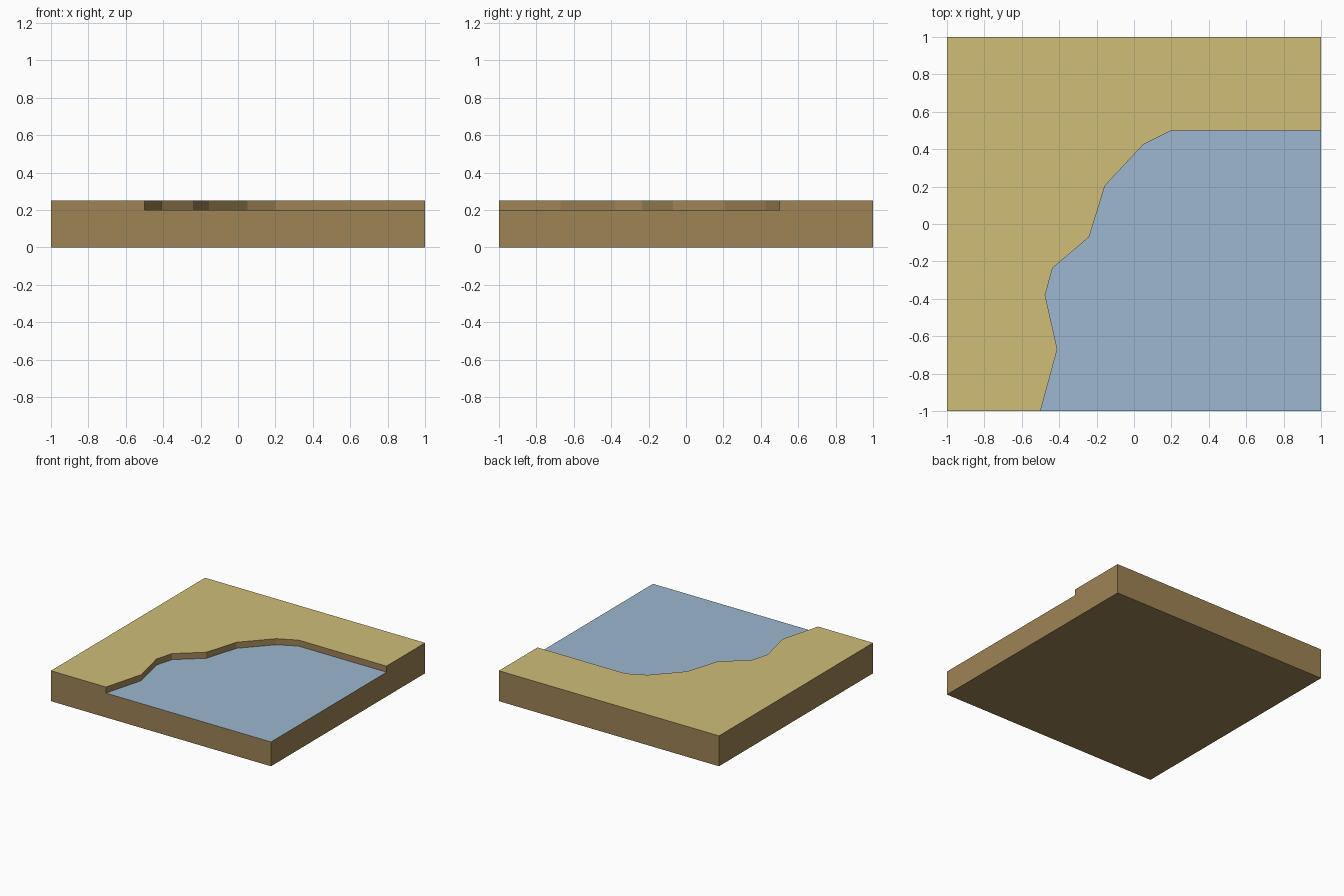
import bpy
import bmesh

cube = bpy.data.objects.get("Cube")
if cube:
    bpy.data.objects.remove(cube, do_unlink=True)

BANK_Z, WATER_Z = 0.25, 0.20


def material(name, rgb):
    """Flat material from display colour values, converted to linear."""
    lin = [((c / 255 + 0.055) / 1.055) ** 2.4 for c in rgb]
    mat = bpy.data.materials.new(name)
    mat.use_nodes = True
    bsdf = mat.node_tree.nodes["Principled BSDF"]
    bsdf.inputs["Base Color"].default_value = (*lin, 1)
    bsdf.inputs["Roughness"].default_value = 1.0
    mat.diffuse_color = (*lin, 1)
    return mat


def face(bm, points, z):
    return bm.faces.new([bm.verts.new((x, y, z)) for x, y in points])


def wall(bm, path, low, high):
    """Upright strip along a path; it faces to the right of the path."""
    for (ax, ay), (bx, by) in zip(path, path[1:]):
        corners = [(ax, ay, low), (bx, by, low), (bx, by, high), (ax, ay, high)]
        bm.faces.new([bm.verts.new(c) for c in corners])


def finish(bm, name, mat):
    bmesh.ops.remove_doubles(bm, verts=bm.verts, dist=0.0001)
    mesh = bpy.data.meshes.new(name)
    bm.to_mesh(mesh)
    bm.free()
    mesh.materials.append(mat)
    obj = bpy.data.objects.new(name, mesh)
    bpy.context.collection.objects.link(obj)


# Shoreline from the front edge to the left edge, and the tile borders
shore = [(-0.5, -1), (-0.41, -0.67), (-0.475, -0.38), (-0.435, -0.235),
         (-0.24, -0.07), (-0.155, 0.205), (0.05, 0.425), (0.2, 0.5), (1, 0.5)]
bank_corners = [(1, 1), (-1, 1), (-1, -1)]
water_corner = (1, -1)

# Sandy top of the bank
bm = bmesh.new()
face(bm, shore + bank_corners, BANK_Z)
finish(bm, "sand_bank", material("sand", (208, 189, 121)))

# Lower water surface
bm = bmesh.new()
face(bm, [water_corner] + shore[::-1], WATER_Z)
finish(bm, "water_surface", material("water_blue", (157, 183, 208)))

# Earth: outer walls, shore step and underside
bm = bmesh.new()
wall(bm, [shore[-1]] + bank_corners + [shore[0]], 0, BANK_Z)
wall(bm, [shore[0], water_corner, shore[-1]], 0, WATER_Z)
wall(bm, shore, WATER_Z, BANK_Z)
face(bm, [water_corner, shore[0]] + bank_corners[::-1] + [shore[-1]], 0)
finish(bm, "earth_base", material("earth_brown", (157, 131, 85)))
